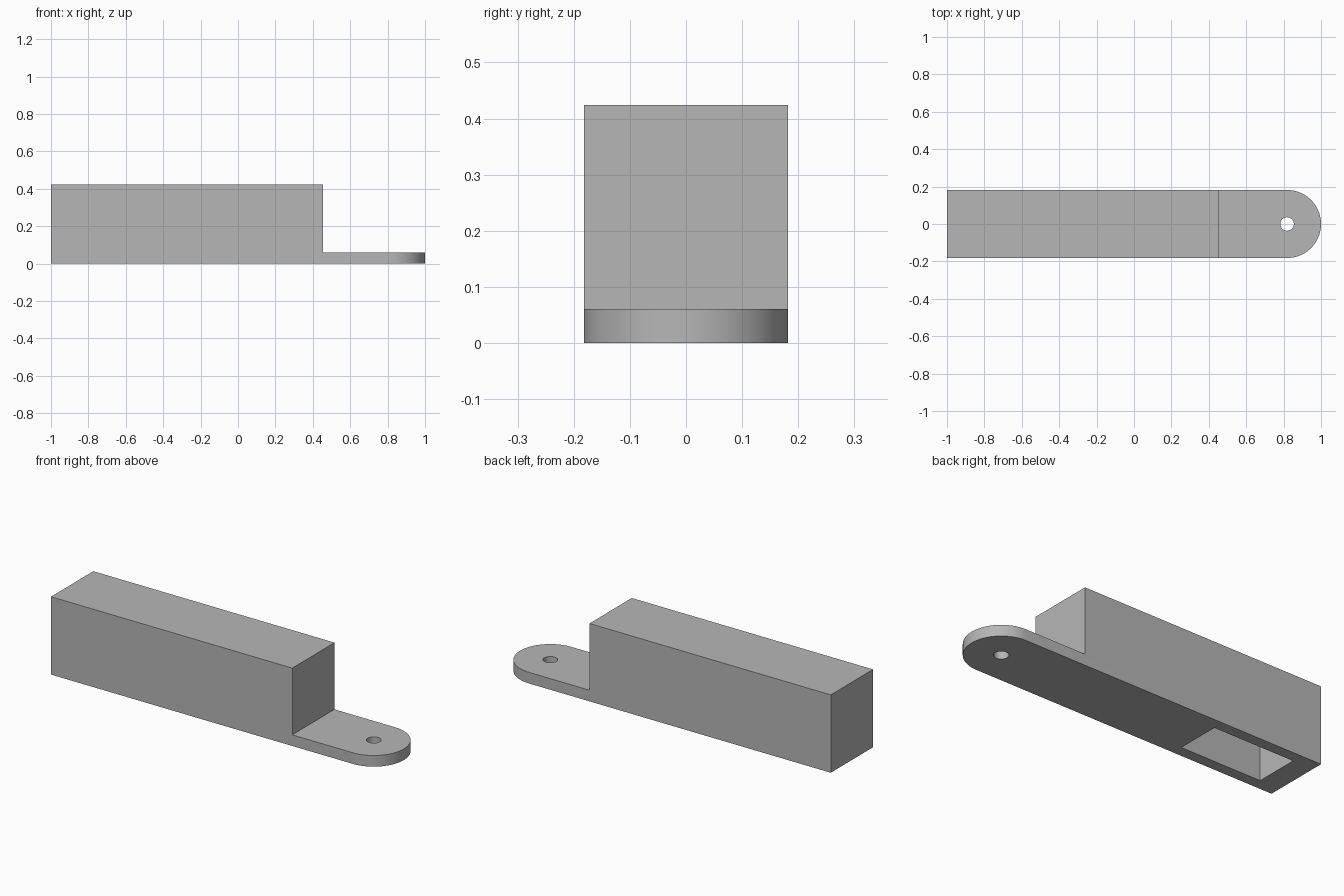
import bpy
import bmesh
from math import cos, sin, pi, radians
from mathutils import Matrix

old = bpy.data.objects.get("Cube")
if old:
    bpy.data.objects.remove(old, do_unlink=True)

U = 2 / 33                 # one wall thickness
HALF = 3 * U               # half width, also the radius of the rounded end
HEIGHT = 7 * U
EYE_X = 1 - HALF           # centre of the rounded end and its hole

grey = bpy.data.materials.new("plain_grey")
grey.use_nodes = True
colour = (0.47, 0.47, 0.47, 1)
grey.diffuse_color = colour
grey.node_tree.nodes["Principled BSDF"].inputs["Base Color"].default_value = colour


def make_object(name, bm):
    bmesh.ops.recalc_face_normals(bm, faces=bm.faces)
    mesh = bpy.data.meshes.new(name)
    bm.to_mesh(mesh)
    bm.free()
    mesh.materials.append(grey)
    obj = bpy.data.objects.new(name, mesh)
    bpy.context.collection.objects.link(obj)
    return obj


def prism(name, outline, z0, z1):
    """Extrude a flat outline from z0 to z1."""
    bm = bmesh.new()
    face = bm.faces.new([bm.verts.new((x, y, z0)) for x, y in outline])
    new = bmesh.ops.extrude_face_region(bm, geom=[face])["geom"]
    verts = [v for v in new if isinstance(v, bmesh.types.BMVert)]
    bmesh.ops.translate(bm, vec=(0, 0, z1 - z0), verts=verts)
    return make_object(name, bm)


def rectangle(x0, x1, half):
    return [(x0, -half), (x1, -half), (x1, half), (x0, half)]


def arc(x, radius, start, end, steps):
    angles = [start + (end - start) * i / steps for i in range(steps + 1)]
    return [(x + radius * cos(a), radius * sin(a)) for a in angles]


# Body: a bar with one square end and one rounded end
outline = [(-1, HALF), (-1, -HALF)] + arc(EYE_X, HALF, -pi / 2, pi / 2, 48)
body = prism("body", outline, 0, HEIGHT)

# Cutters: step above the tab, eyelet hole, pocket in the underside
step = prism("step_cutter", rectangle(-1 + 24 * U, 1.2, 2 * HALF), U, 1)
hole = prism("hole_cutter", arc(EYE_X, 0.6 * U, 0, 2 * pi, 32)[:-1], -U, 2 * U)
pocket = prism("pocket_cutter", rectangle(-1 + 2 * U, -1 + 10 * U, 2 * U), -U, 6 * U)

bpy.ops.object.select_all(action="DESELECT")
body.select_set(True)
bpy.context.view_layer.objects.active = body
for cutter in (step, hole, pocket):
    cutter.hide_render = True
    cut = body.modifiers.new(cutter.name, "BOOLEAN")
    cut.operation = "DIFFERENCE"
    cut.solver = "EXACT"
    cut.object = cutter
    bpy.ops.object.modifier_apply(modifier=cut.name)
    bpy.data.objects.remove(cutter, do_unlink=True)

# Smooth round walls, sharp edges elsewhere
bpy.ops.object.shade_smooth_by_angle(angle=radians(30))
